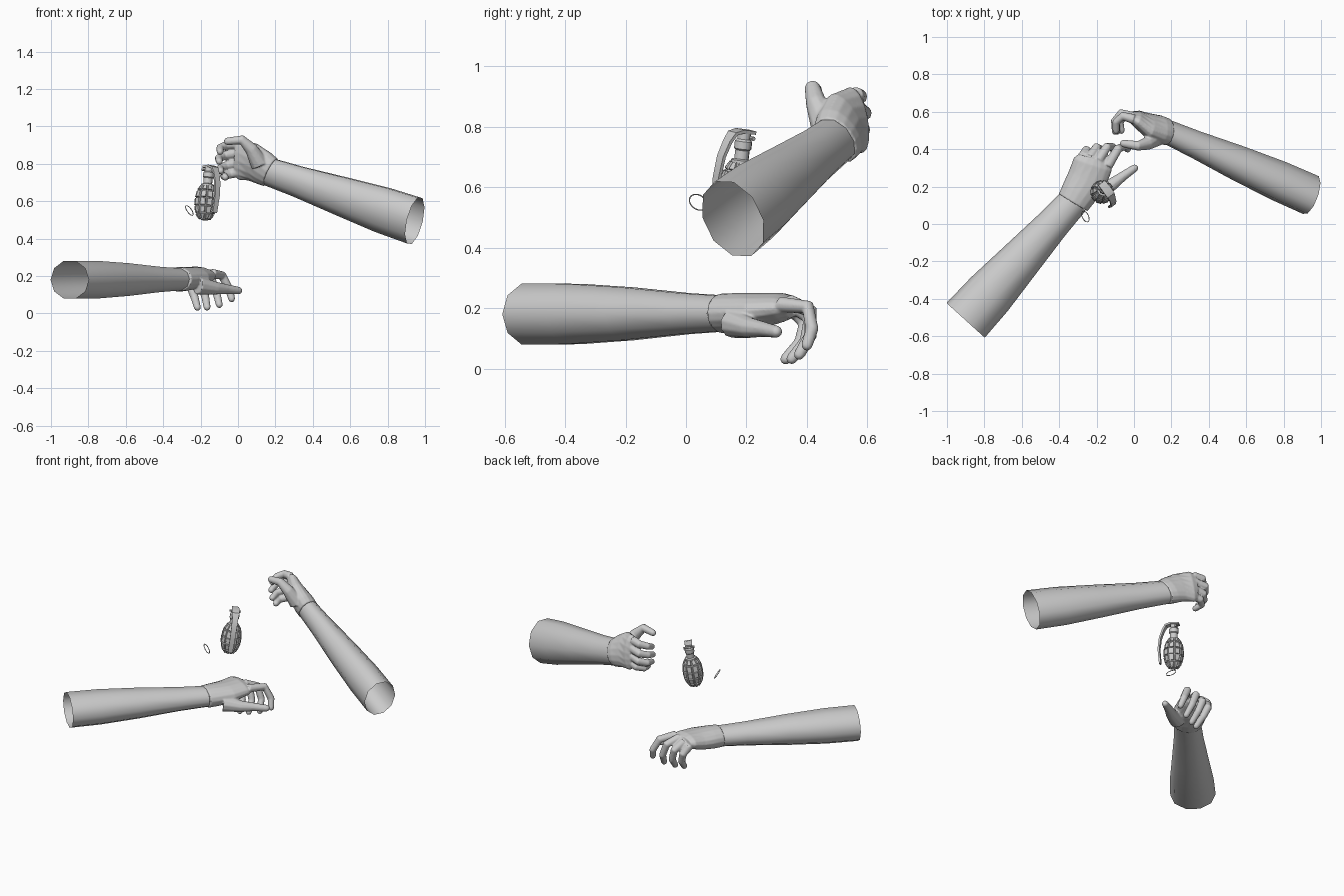
import bpy, bmesh, math
from mathutils import Vector, Matrix

if "Cube" in bpy.data.objects:
    bpy.data.objects.remove(bpy.data.objects["Cube"])

grey = bpy.data.materials.new("light_grey")
grey.diffuse_color = (0.6, 0.6, 0.6, 1)
grey.use_nodes = True
grey.node_tree.nodes["Principled BSDF"].inputs["Base Color"].default_value = grey.diffuse_color


def finish(name, bm, matrix=None, angle=35):
    bmesh.ops.recalc_face_normals(bm, faces=bm.faces[:])
    me = bpy.data.meshes.new(name)
    bm.to_mesh(me)
    bm.free()
    me.materials.append(grey)
    me.shade_smooth()
    me.set_sharp_from_angle(angle=math.radians(angle))
    ob = bpy.data.objects.new(name, me)
    bpy.context.collection.objects.link(ob)
    if matrix:
        ob.matrix_world = matrix
    return ob


def loft(bm, stations, sides=12, caps=True, phase=0.0):
    """Skin elliptical rings; station = (centre, side vector, side radius, other radius)."""
    pts = [Vector(s[0]) for s in stations]
    rings = []
    for i, (_, side, a, b) in enumerate(stations):
        axis = (pts[min(i + 1, len(pts) - 1)] - pts[max(i - 1, 0)]).normalized()
        u = Vector(side)
        u = (u - axis * u.dot(axis)).normalized()
        w = axis.cross(u)
        ring = []
        for k in range(sides):
            t = math.tau * k / sides + phase
            ring.append(bm.verts.new(pts[i] + u * a * math.cos(t) + w * b * math.sin(t)))
        rings.append(ring)
    for r, s in zip(rings, rings[1:]):
        for k in range(sides):
            n = (k + 1) % sides
            bm.faces.new((r[k], r[n], s[n], s[k]))
    if caps:
        bm.faces.new(rings[0])
        bm.faces.new(rings[-1])


def digit(bm, points, radii, side):
    """Finger with a rounded tip; the last point is the centre of the tip."""
    st = [(p, side, r, r) for p, r in zip(points, radii)]
    tip, r = Vector(points[-1]), radii[-1]
    d = (tip - Vector(points[-2])).normalized()
    for deg in (30, 60, 82):
        q = math.radians(deg)
        st.append((tip + d * r * math.sin(q), side, r * math.cos(q), r * math.cos(q)))
    loft(bm, st, 10)


def hand(name, palm, fingers, thumb, side):
    bm = bmesh.new()
    loft(bm, palm, 16)
    for f in fingers:
        digit(bm, f, (0.027, 0.024, 0.022, 0.019), side)
    digit(bm, thumb, (0.05, 0.035, 0.026, 0.021), side)
    ob = finish(name, bm, angle=180)
    m = ob.modifiers.new("fuse", 'REMESH')
    m.mode, m.voxel_size, m.use_smooth_shade = 'VOXEL', 0.005, True
    m = ob.modifiers.new("soften", 'SMOOTH')
    m.factor, m.iterations = 0.5, 4


def forearm(name, start, end, side):
    a, b = Vector(start), Vector(end)
    bm = bmesh.new()
    rows = ((0, .138, .106), (.22, .133, .105), (.5, .112, .092), (.8, .09, .071), (1, .082, .062))
    loft(bm, [(a.lerp(b, t), side, p, q) for t, p, q in rows], 10, caps=False)
    finish(name, bm, angle=60)


# Lower arm: palm down, fingers hanging
forearm("lower_forearm", (-.9, -.515, .18), (-.32, .125, .182), (.72, -.69, 0))
hand("lower_hand",
     [((-.325, .115, .182), (.72, -.69, 0), .09, .066),
      ((-.295, .165, .184), (.8, -.6, 0), .098, .066),
      ((-.25, .24, .19), (.9, -.42, 0), .108, .06),
      ((-.22, .32, .203), (.95, -.35, -.05), .108, .048),
      ((-.212, .352, .205), (.95, -.35, -.1), .09, .035)],
     [[(-.14, .31, .212), (-.085, .403, .203), (-.047, .417, .13), (-.034, .40, .078)],
      [(-.19, .34, .22), (-.145, .412, .19), (-.115, .412, .11), (-.10, .375, .047)],
      [(-.235, .355, .21), (-.2, .41, .165), (-.175, .397, .09), (-.165, .35, .033)],
      [(-.275, .36, .192), (-.255, .395, .148), (-.232, .378, .085), (-.217, .33, .032)]],
     [(-.215, .155, .15), (-.12, .21, .135), (-.06, .255, .13), (.002, .298, .122)],
     (.9, -.4, .1))

# Upper arm: palm forward, thumb on top, fingers curled
forearm("upper_forearm", (.945, .155, .495), (.165, .498, .757), (.1, -.42, .88))
hand("upper_hand",
     [((.175, .493, .754), (.1, -.5, .86), .09, .067),
      ((.14, .505, .775), (.1, -.48, .88), .1, .067),
      ((.08, .525, .808), (.1, -.4, .9), .11, .058),
      ((.015, .563, .822), (0, -.15, 1), .112, .044),
      ((-.012, .572, .824), (0, -.1, 1), .095, .032)],
     [[(0, .56, .905), (-.06, .577, .90), (-.095, .545, .885), (-.096, .50, .865)],
      [(-.005, .573, .855), (-.07, .592, .845), (-.103, .55, .83), (-.1, .495, .812)],
      [(0, .573, .805), (-.06, .587, .79), (-.096, .55, .775), (-.092, .495, .762)],
      [(.01, .568, .757), (-.04, .58, .745), (-.076, .55, .735), (-.068, .50, .728)]],
     [(.115, .462, .80), (.07, .43, .88), (.02, .418, .928), (-.055, .43, .92)],
     (0, -.2, 1))

# Grenade frame: z along its tilted axis, x towards the lever
base, top = Vector((-.18, .16, .5)), Vector((-.153, .195, .79))
zax = (top - base).normalized()
xax = Vector((.6, -.8, 0))
xax = (xax - zax * xax.dot(zax)).normalized()
frame = Matrix((xax, zax.cross(xax), zax)).transposed().to_4x4()
frame.translation = base


def lathe(name, profile, sides, blocks=False):
    bm = bmesh.new()
    loft(bm, [((0, 0, z), (1, 0, 0), r, r) for r, z in profile], sides)
    if blocks:  # raised segments separated by grooves
        bmesh.ops.recalc_face_normals(bm, faces=bm.faces[:])
        quads = [f for f in bm.faces if len(f.verts) == 4]
        bmesh.ops.inset_individual(bm, faces=quads, thickness=.0035, depth=0)
        bmesh.ops.inset_individual(bm, faces=quads, thickness=.002, depth=.008)
    finish(name, bm, frame)


lathe("grenade_body", [(.026, .004), (.046, .034), (.056, .073), (.056, .115),
                       (.048, .155), (.03, .185)], 10, True)
lathe("grenade_base_plug", [(.012, -.002), (.02, 0), (.024, .008)], 12)
lathe("grenade_neck", [(.034, .178), (.034, .192), (.024, .196), (.024, .225), (.029, .23),
                       (.029, .255), (.022, .262), (.022, .285)], 12)

# Safety lever: bent strip from the cap down the side
bm = bmesh.new()
strip = ((-.032, .286, .03), (.02, .289, .034), (.048, .28, .032), (.066, .25, .026),
         (.084, .20, .024), (.092, .13, .022), (.083, .035, .02))
loft(bm, [((x, 0, z), (0, 1, 0), w, .008) for x, z, w in strip], 4, phase=math.pi / 4)
finish("safety_lever", bm, frame)

# Hinge pin across the cap
bm = bmesh.new()
loft(bm, [((-.015, y, .268), (1, 0, 0), .007, .007) for y in (-.034, .034)], 8)
finish("hinge_pin", bm, frame)

# Loose pull ring
bm = bmesh.new()
rows = []
for i in range(24):
    t = math.tau * i / 24
    rows.append([bm.verts.new(((.031 + .0022 * math.cos(p)) * math.cos(t),
                               (.031 + .0022 * math.cos(p)) * math.sin(t), .0022 * math.sin(p)))
                 for p in (math.tau * k / 6 for k in range(6))])
for i in range(24):
    for k in range(6):
        r, s, n = rows[i], rows[(i + 1) % 24], (k + 1) % 6
        bm.faces.new((r[k], s[k], s[n], r[n]))
tilt = Vector((.7, .35, .5)).to_track_quat('Z', 'Y').to_matrix().to_4x4()
finish("pull_ring", bm, Matrix.Translation((-.26, .04, .55)) @ tilt, 60)
